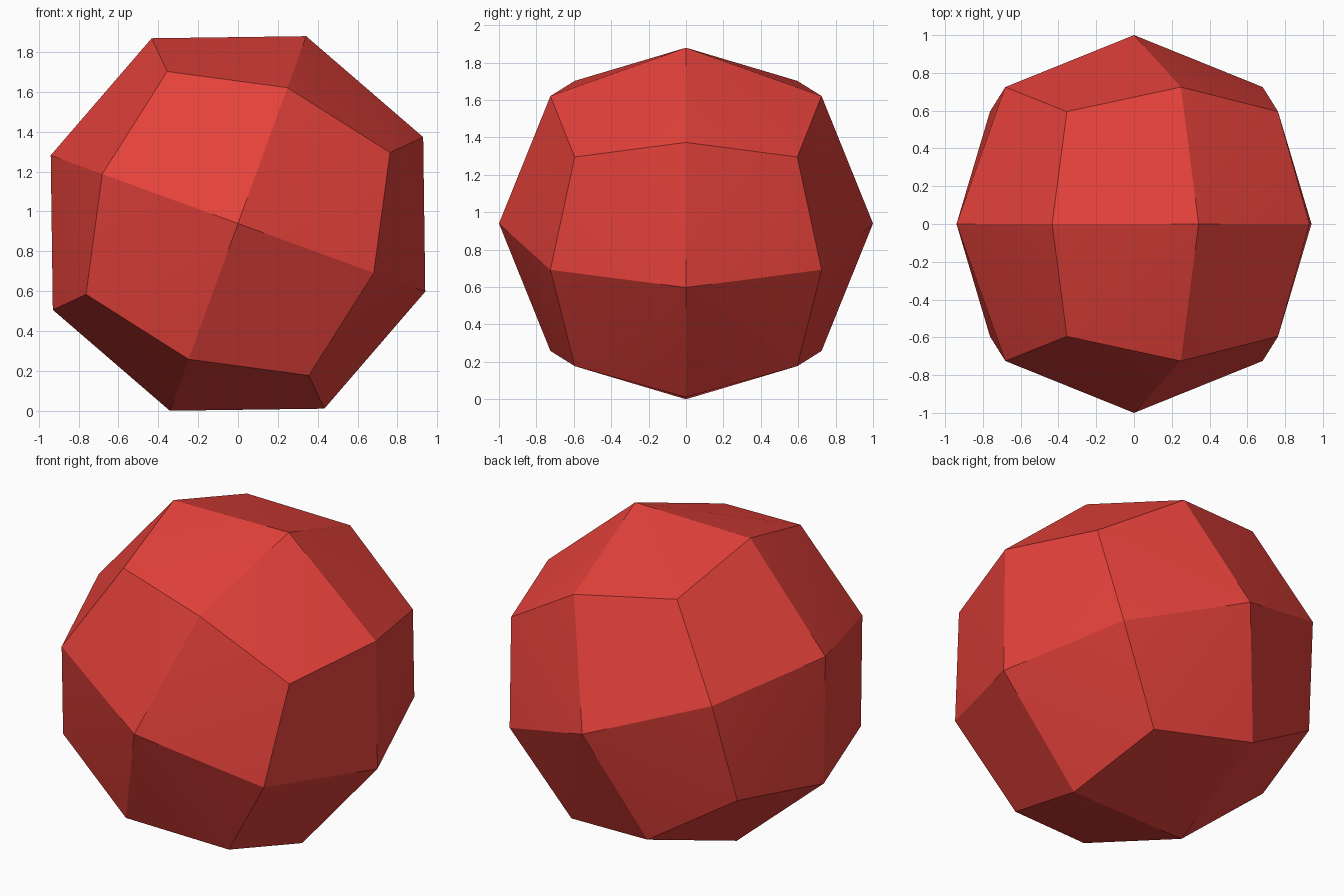
import bpy, bmesh, math
from mathutils import Matrix

if "Cube" in bpy.data.objects:
    bpy.data.objects.remove(bpy.data.objects["Cube"])

# Faceted ball: a once-subdivided cube pushed out to a near-sphere
bm = bmesh.new()
bmesh.ops.create_cube(bm, size=2)
bmesh.ops.subdivide_edges(bm, edges=bm.edges[:], cuts=1, use_grid_fill=True)

# Face centres, edge middles and corners each get their own reach
reach = {1: 1.0, 2: 0.725, 3: 0.595}
for v in bm.verts:
    v.co *= reach[sum(abs(c) > 0.5 for c in v.co)]

# Split the slightly bulged quads from face centre to corner
bmesh.ops.triangulate(bm, faces=bm.faces[:], quad_method='SHORT_EDGE')

# Rolled 20 degrees about y and resting on the ground
bm.transform(Matrix.Rotation(math.radians(20), 4, 'Y'))
low = min(v.co.z for v in bm.verts)
bmesh.ops.translate(bm, verts=bm.verts[:], vec=(0, 0, -low))
bmesh.ops.recalc_face_normals(bm, faces=bm.faces[:])

mesh = bpy.data.meshes.new("faceted_ball")
bm.to_mesh(mesh)
bm.free()
ball = bpy.data.objects.new("faceted_ball", mesh)
bpy.context.collection.objects.link(ball)

# Single red colour
red = bpy.data.materials.new("red")
red.diffuse_color = (0.78, 0.053, 0.043, 1)
red.use_nodes = True
red.node_tree.nodes["Principled BSDF"].inputs["Base Color"].default_value = red.diffuse_color
mesh.materials.append(red)

# Soften only the faint diagonal inside each facet
bpy.context.view_layer.objects.active = ball
ball.select_set(True)
bpy.ops.object.shade_smooth_by_angle(angle=math.radians(20))
